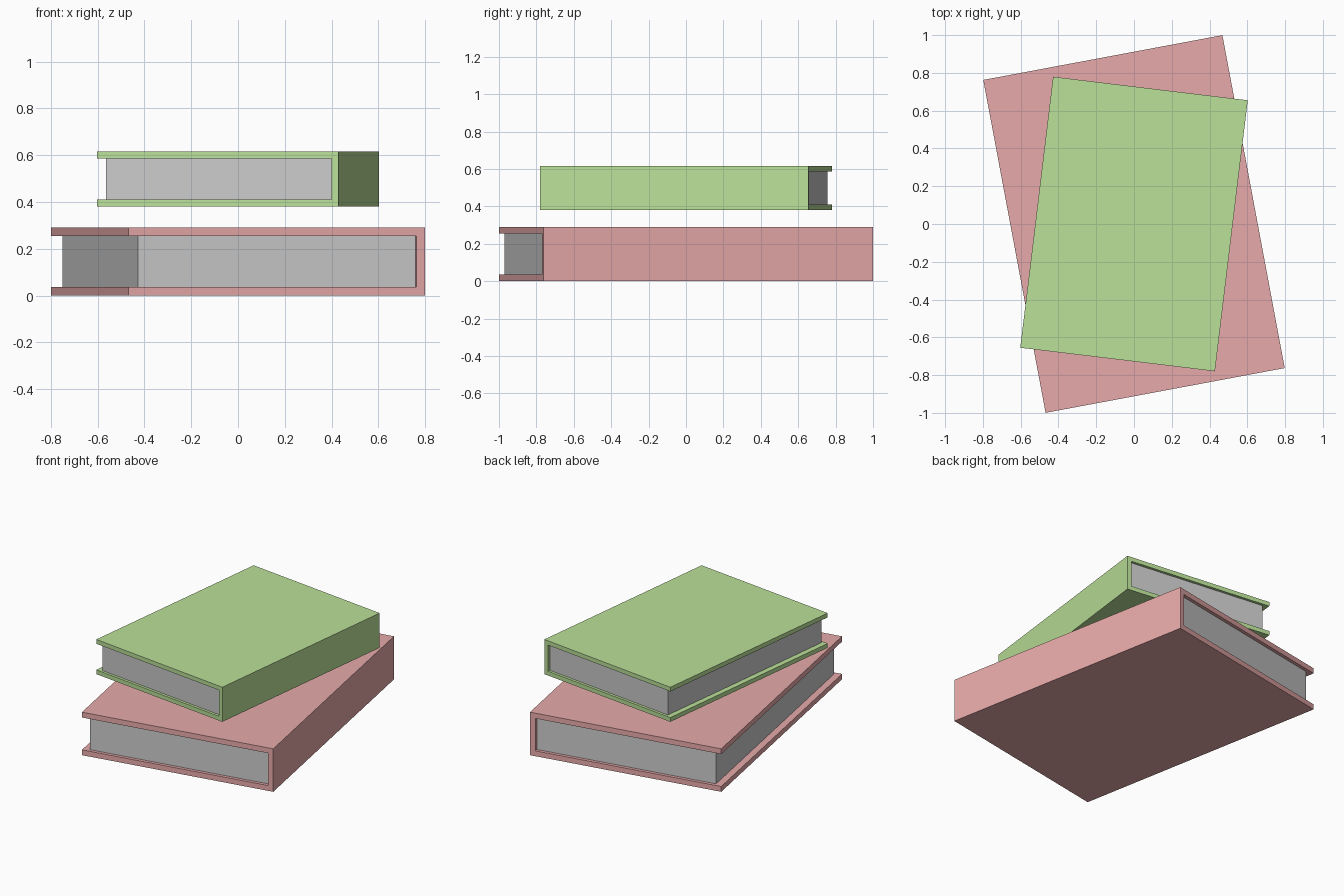
import bpy, bmesh
from math import radians

if "Cube" in bpy.data.objects:
    bpy.data.objects.remove(bpy.data.objects["Cube"])


def material(name, color):
    m = bpy.data.materials.new(name)
    m.diffuse_color = color
    m.use_nodes = True
    m.node_tree.nodes["Principled BSDF"].inputs["Base Color"].default_value = m.diffuse_color
    return m


def extrude_profile(name, profile, length, loc, angle, mat=None):
    """Extrude an x-z profile along local y, centred, then turn it about z."""
    bm = bmesh.new()
    face = bm.faces.new([bm.verts.new((x, -length / 2, z)) for x, z in profile])
    ext = bmesh.ops.extrude_face_region(bm, geom=[face])["geom"]
    bmesh.ops.translate(bm, vec=(0, length, 0),
                        verts=[v for v in ext if isinstance(v, bmesh.types.BMVert)])
    bmesh.ops.recalc_face_normals(bm, faces=bm.faces)
    me = bpy.data.meshes.new(name)
    bm.to_mesh(me)
    bm.free()
    ob = bpy.data.objects.new(name, me)
    bpy.context.collection.objects.link(ob)
    ob.location = loc
    ob.rotation_euler.z = radians(angle)
    if mat:
        me.materials.append(mat)
    return ob


def book(name, scale, z, angle, mat):
    w, d, h, t = (s * scale for s in (1.288, 1.793, 0.291, 0.036))
    inset_x, inset_y = 0.045 * scale, 0.022 * scale
    r, i = w / 2, w / 2 - t
    # C-shaped cover with the spine on the right
    cover = [(-r, 0), (r, 0), (r, h), (-r, h), (-r, h - t), (i, h - t), (i, t), (-r, t)]
    extrude_profile(name + "_cover", cover, d, (0, 0, z), angle, mat)
    # Page block set back from the cover edges
    pages = [(-r + inset_x, t), (i, t), (i, h - t), (-r + inset_x, h - t)]
    extrude_profile(name + "_pages", pages, d - 2 * inset_y, (0, 0, z), angle)


book("lower_book", 1.0, 0.0, 10.6, material("red_cover", (0.8, 0.4, 0.4, 1)))
book("upper_book", 0.806, 0.381, -6.9, material("green_cover", (0.5, 0.75, 0.32, 1)))
